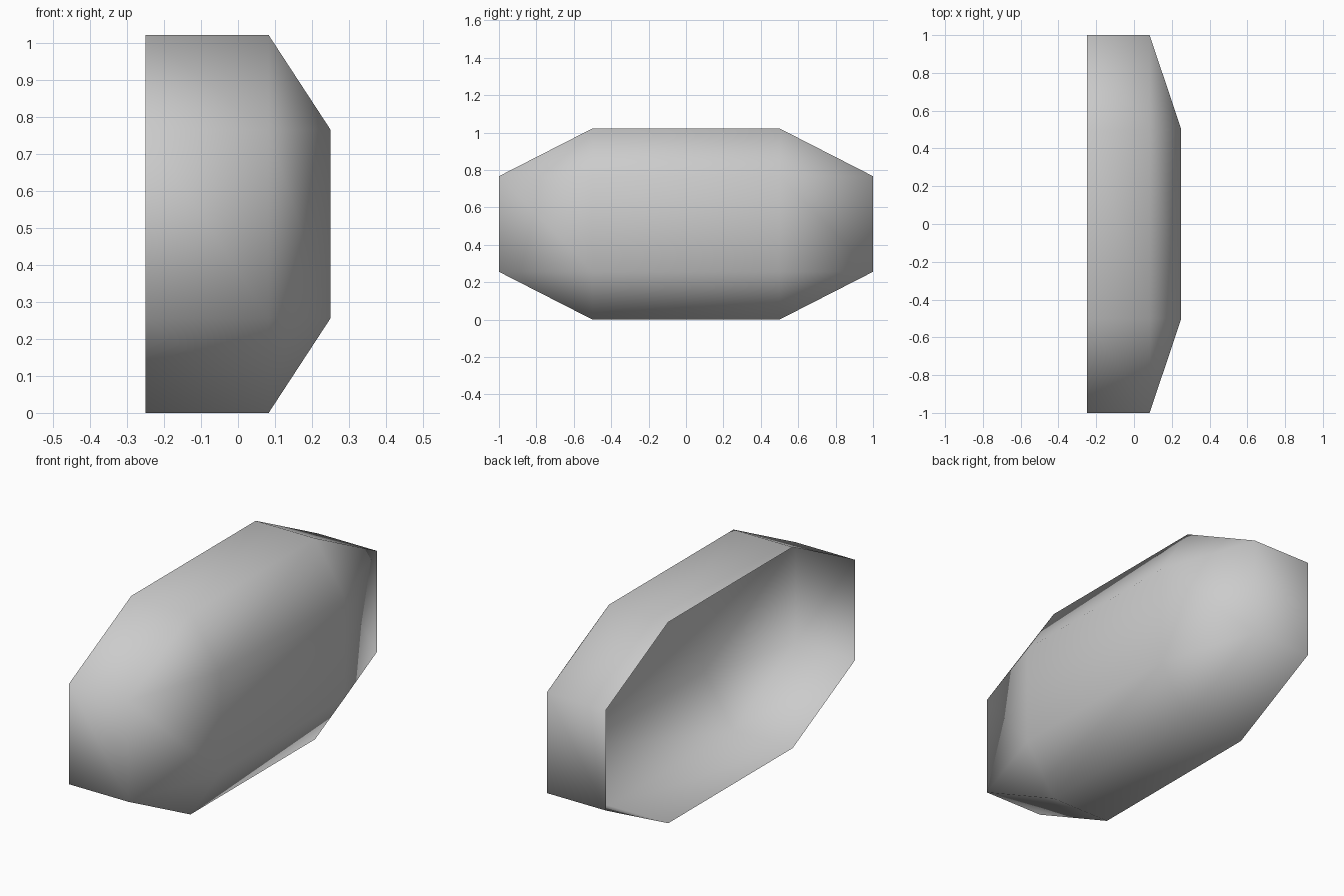
import bpy
import bmesh

HALF_LENGTH, HALF_HEIGHT = 1.0, 0.511
BACK_X, SHOULDER_X, FRONT_X = -0.25, 0.083, 0.25

if "Cube" in bpy.data.objects:
    bpy.data.objects.remove(bpy.data.objects["Cube"])

# Plain grey material
grey = bpy.data.materials.new("plain grey")
grey.use_nodes = True
colour = (0.6, 0.6, 0.6, 1)
grey.diffuse_color = colour
grey.node_tree.nodes["Principled BSDF"].inputs["Base Color"].default_value = colour


def ring(bm, x, points):
    """Add a ring of points, given as fractions of the half sizes."""
    return [bm.verts.new((x, y * HALF_LENGTH, (z + 1) * HALF_HEIGHT)) for y, z in points]


# Octagonal outline and the smaller rectangular front panel
octagon = [(1, .5), (.5, 1), (-.5, 1), (-1, .5),
           (-1, -.5), (-.5, -1), (.5, -1), (1, -.5)]
panel = [(.5, .5), (-.5, .5), (-.5, -.5), (.5, -.5)]

bm = bmesh.new()
rim = ring(bm, BACK_X, octagon)
shoulder = ring(bm, SHOULDER_X, octagon)
front = ring(bm, FRONT_X, panel)

# Straight side walls, left open at the back
for i in range(8):
    j = (i + 1) % 8
    bm.faces.new((rim[i], rim[j], shoulder[j], shoulder[i]))

# Sloped edges and triangular corners leading to the front panel
for k in range(4):
    a, b, c = shoulder[2 * k], shoulder[2 * k + 1], shoulder[(2 * k + 2) % 8]
    bm.faces.new((a, b, front[k]))
    bm.faces.new((b, c, front[(k + 1) % 4], front[k]))
bm.faces.new(front)

# The whole shell is shaded smooth
for face in bm.faces:
    face.smooth = True

mesh = bpy.data.meshes.new("open_shell")
bm.to_mesh(mesh)
bm.free()
mesh.materials.append(grey)
shell = bpy.data.objects.new("open_shell", mesh)
bpy.context.collection.objects.link(shell)
